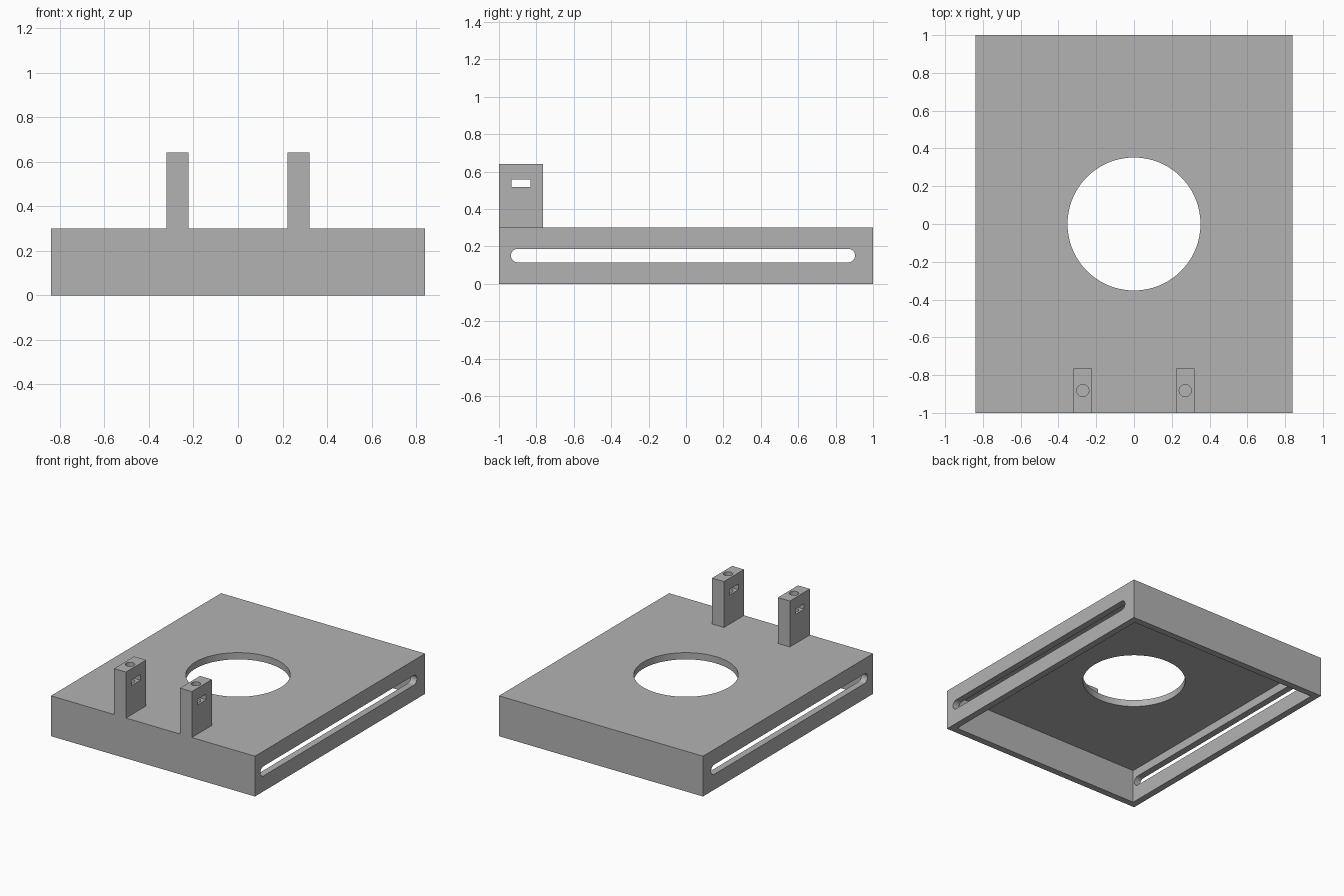
import bpy
import math

if "Cube" in bpy.data.objects:
    bpy.data.objects.remove(bpy.data.objects["Cube"], do_unlink=True)

WIDTH, LENGTH, HEIGHT, WALL = 1.68, 2.0, 0.30, 0.05
POST_X, POST_Y, POST_TOP = 0.271, -0.882, 0.642

grey = bpy.data.materials.new("plain grey")
grey.use_nodes = True
colour = (0.45, 0.45, 0.45, 1)
grey.diffuse_color = colour
grey.node_tree.nodes["Principled BSDF"].inputs["Base Color"].default_value = colour


def box(name, x, y, z):
    """Box from three (low, high) ranges."""
    bpy.ops.mesh.primitive_cube_add(size=1, location=[sum(r) / 2 for r in (x, y, z)])
    ob = bpy.context.object
    ob.name = name
    ob.scale = [r[1] - r[0] for r in (x, y, z)]
    bpy.ops.object.transform_apply(location=True, rotation=True, scale=True)
    ob.data.materials.append(grey)
    return ob


def cylinder(name, radius, depth, location, sides, rotation=(0, 0, 0)):
    bpy.ops.mesh.primitive_cylinder_add(vertices=sides, radius=radius, depth=depth,
                                        location=location, rotation=rotation)
    ob = bpy.context.object
    ob.name = name
    bpy.ops.object.transform_apply(location=True, rotation=True, scale=True)
    ob.data.materials.append(grey)
    return ob


def combine(target, tool, operation):
    """Apply a boolean and remove the tool object."""
    mod = target.modifiers.new(operation.lower(), 'BOOLEAN')
    mod.operation = operation
    mod.solver = 'EXACT'
    mod.object = tool
    bpy.context.view_layer.objects.active = target
    bpy.ops.object.modifier_apply(modifier=mod.name)
    bpy.data.objects.remove(tool, do_unlink=True)


# Open-bottomed housing
hx, hy = WIDTH / 2, LENGTH / 2
housing = box("housing", (-hx, hx), (-hy, hy), (0, HEIGHT))
cavity = box("cavity", (WALL - hx, hx - WALL), (WALL - hy, hy - WALL), (-0.1, HEIGHT - WALL))
combine(housing, cavity, 'DIFFERENCE')

# Round opening in the top
combine(housing, cylinder("round_opening", 0.352, 0.4, (0, 0, HEIGHT), 96), 'DIFFERENCE')

# Long round-ended slot through both side walls
slot_r, slot_z, slot_ends = 0.036, 0.151, (-0.90, 0.868)
slot = box("side_slot", (-1, 1), slot_ends, (slot_z - slot_r, slot_z + slot_r))
for y in slot_ends:
    end = cylinder("slot_end", slot_r, 2, (0, y, slot_z), 32, (0, math.pi / 2, 0))
    combine(slot, end, 'UNION')
combine(housing, slot, 'DIFFERENCE')

# Front posts, each with a cross slot and a blind screw hole
for side in (-1, 1):
    x = side * POST_X
    post = box("post", (x - 0.049, x + 0.049), (-hy, -0.764), (HEIGHT - 0.03, POST_TOP))
    window = box("nut_slot", (x - 0.1, x + 0.1), (POST_Y - 0.051, POST_Y + 0.051), (0.517, 0.559))
    combine(post, window, 'DIFFERENCE')
    low, high = 0.45, POST_TOP + 0.05
    hole = cylinder("screw_hole", 0.032, high - low, (x, POST_Y, (low + high) / 2), 32)
    combine(post, hole, 'DIFFERENCE')
    combine(housing, post, 'UNION')

# Smooth the curved walls, keep the edges crisp
bpy.ops.object.select_all(action='DESELECT')
housing.select_set(True)
bpy.context.view_layer.objects.active = housing
bpy.ops.object.shade_smooth_by_angle(angle=math.radians(30))
